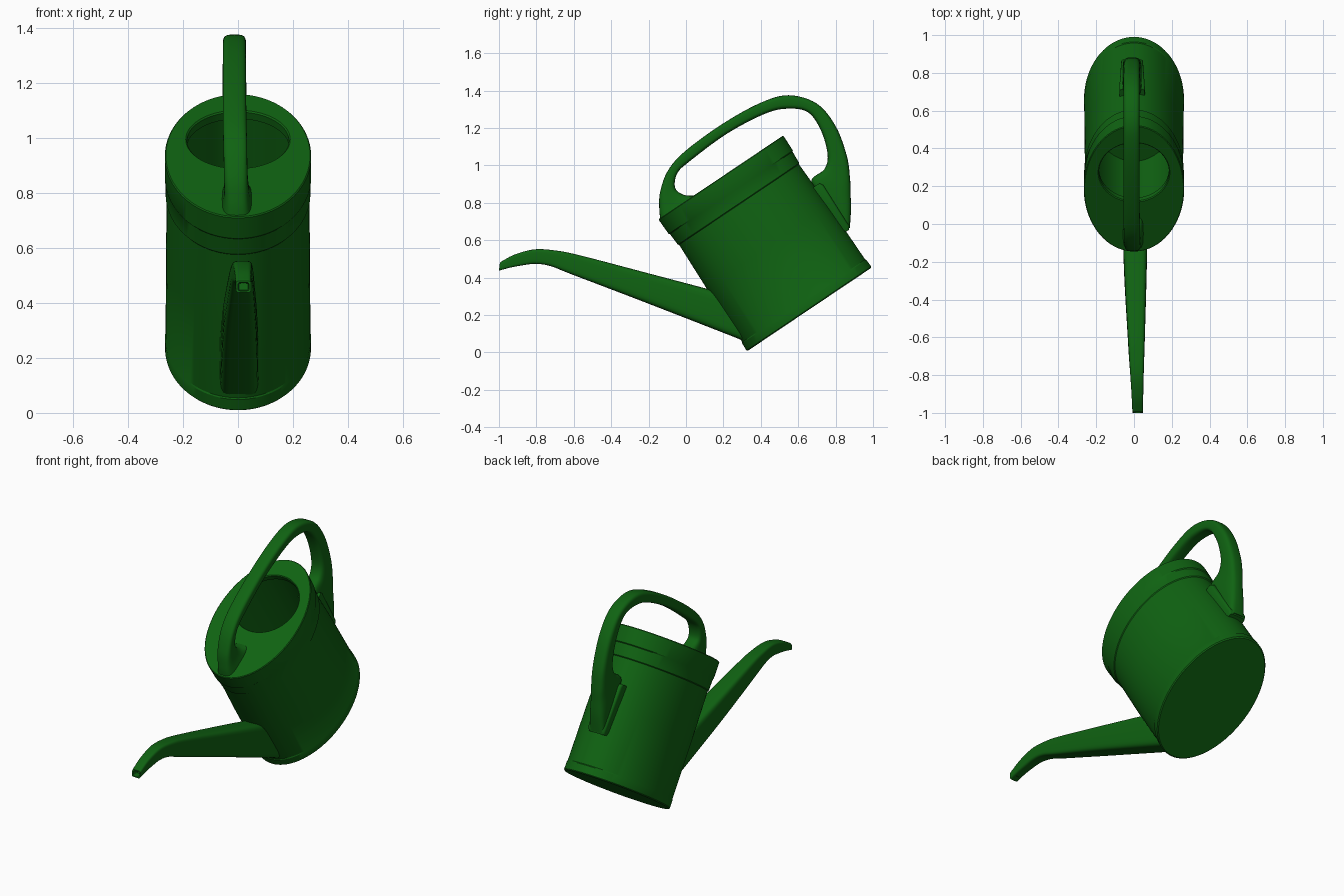
import bpy, bmesh, math
from mathutils import Vector

green = bpy.data.materials.new("garden green")
green.diffuse_color = (0.005, 0.125, 0.006, 1)

# Tilted body frame: U runs across the long axis of the oval, W up the can
TILT = math.atan2(0.45, 0.67)
O = Vector((0, 0.66, 0.23))
U = Vector((0, math.cos(TILT), math.sin(TILT)))
W = Vector((0, -math.sin(TILT), math.cos(TILT)))
X = Vector((1, 0, 0))


def loft(name, rings, angle=30):
    """Skin a list of equal-length point rings and cap both ends."""
    bm = bmesh.new()
    vr = [[bm.verts.new(p) for p in r] for r in rings]
    n = len(vr[0])
    for a, b in zip(vr, vr[1:]):
        for i in range(n):
            j = (i + 1) % n
            bm.faces.new((a[i], a[j], b[j], b[i]))
    bm.faces.new(vr[0])
    bm.faces.new(vr[-1])
    bmesh.ops.recalc_face_normals(bm, faces=bm.faces)
    me = bpy.data.meshes.new(name)
    bm.to_mesh(me)
    bm.free()
    ob = bpy.data.objects.new(name, me)
    bpy.context.collection.objects.link(ob)
    me.materials.append(green)
    bpy.ops.object.select_all(action='DESELECT')
    ob.select_set(True)
    bpy.context.view_layer.objects.active = ob
    bpy.ops.object.shade_smooth_by_angle(angle=math.radians(angle))
    return ob


def spline(rows, sub=6):
    """Catmull-Rom interpolation of rows of numbers."""
    out = []
    for i in range(len(rows) - 1):
        p = [rows[max(i - 1, 0)], rows[i], rows[i + 1], rows[min(i + 2, len(rows) - 1)]]
        for s in range(sub):
            t = s / sub
            out.append([0.5 * (2 * b + (c - a) * t + (2 * a - 5 * b + 4 * c - d) * t * t
                               + (3 * b - a - 3 * c + d) * t ** 3) for a, b, c, d in zip(*p)])
    return out + [list(rows[-1])]


def section(row, power, scale=1.0, shift=0.0, n=32):
    """Rounded box ring between two edge points (y, z), with half width and x centre."""
    y1, z1, y2, z2, hw, cx = row
    mid = Vector((cx, (y1 + y2) / 2 + shift, (z1 + z2) / 2))
    half = Vector((0, (y1 - y2) / 2, (z1 - z2) / 2))
    ring = []
    for i in range(n):
        t = 2 * math.pi * i / n
        c, s = math.cos(t), math.sin(t)
        c = math.copysign(abs(c) ** (2 / power), c)
        s = math.copysign(abs(s) ** (2 / power), s)
        ring.append(mid + X * hw * c * scale + half * s * scale)
    return ring


# Oval can: outside wall, flat top with round filler hole, inside wall and floor
# rows: height, long radius, short radius, offset of centre
can = [(0, 0.395, 0.26, 0), (0.006, 0.402, 0.265, 0), (0.05, 0.40, 0.265, 0),
       (0.055, 0.396, 0.263, 0), (0.40, 0.394, 0.262, 0), (0.675, 0.386, 0.259, 0),
       (0.68, 0.391, 0.263, 0), (0.75, 0.395, 0.264, 0), (0.755, 0.40, 0.266, 0),
       (0.846, 0.402, 0.266, 0), (0.85, 0.398, 0.262, 0),
       (0.85, 0.19, 0.19, 0.105), (0.845, 0.185, 0.185, 0.105), (0.815, 0.185, 0.185, 0.105),
       (0.815, 0.375, 0.243, 0), (0.03, 0.375, 0.243, 0)]
N = 96
loft("can_body", [[O + W * h + U * (off + ra * math.sin(2 * math.pi * i / N))
                   + X * rx * math.cos(2 * math.pi * i / N) for i in range(N)]
                  for h, ra, rx, off in can])

# Handle: outer edge y, z, inner edge y, z, half width, x centre
handle = [(-0.137, 0.712, 0.06, 0.838, 0.055, -0.004), (-0.143, 0.77, -0.01, 0.842, 0.046, -0.005),
          (-0.138, 0.86, -0.058, 0.88, 0.043, -0.008), (-0.095, 0.975, -0.045, 0.96, 0.043, -0.01),
          (0.0, 1.08, 0.03, 1.03, 0.043, -0.012), (0.2, 1.225, 0.22, 1.17, 0.042, -0.013),
          (0.40, 1.335, 0.42, 1.275, 0.042, -0.013), (0.55, 1.375, 0.54, 1.303, 0.042, -0.013),
          (0.70, 1.33, 0.65, 1.285, 0.042, -0.013), (0.80, 1.21, 0.72, 1.19, 0.043, -0.013),
          (0.86, 1.05, 0.757, 1.06, 0.044, -0.012), (0.877, 0.93, 0.74, 0.98, 0.046, -0.011),
          (0.88, 0.85, 0.67, 0.915, 0.05, -0.01), (0.882, 0.76, 0.745, 0.80, 0.05, -0.01),
          (0.876, 0.665, 0.83, 0.65, 0.046, -0.01)]
loft("handle", [section(r, 3.5) for r in spline(handle)], 40)

# Rear mounting pad under the handle foot
pad = [(0.715, 0.905, 0.66, 0.87, 0.066, -0.01), (0.735, 0.895, 0.67, 0.86, 0.068, -0.01),
       (0.872, 0.68, 0.815, 0.645, 0.058, -0.01), (0.872, 0.655, 0.825, 0.63, 0.052, -0.01)]
loft("handle_pad", [section(r, 6) for r in pad], 40)

# Spout: upper edge y, z, lower edge y, z, half width, x centre
spout = [(0.13, 0.335, 0.335, 0.05, 0.07, 0.004), (0.09, 0.346, 0.25, 0.085, 0.069, 0.005),
         (-0.19, 0.42, -0.246, 0.278, 0.061, 0.007), (-0.567, 0.519, -0.60, 0.413, 0.046, 0.012),
         (-0.70, 0.545, -0.727, 0.462, 0.04, 0.014), (-0.81, 0.551, -0.81, 0.473, 0.035, 0.016),
         (-0.914, 0.524, -0.888, 0.463, 0.031, 0.018), (-0.98, 0.49, -0.945, 0.452, 0.029, 0.019),
         (-0.995, 0.48, -1.0, 0.437, 0.028, 0.02)]
rings = [section(r, 5) for r in spline(spout)]
# Hollow mouth at the tip
rings += [section(spout[-1], 5, 0.72), section(spout[-1], 5, 0.6, 0.035)]
loft("spout", rings, 40)
